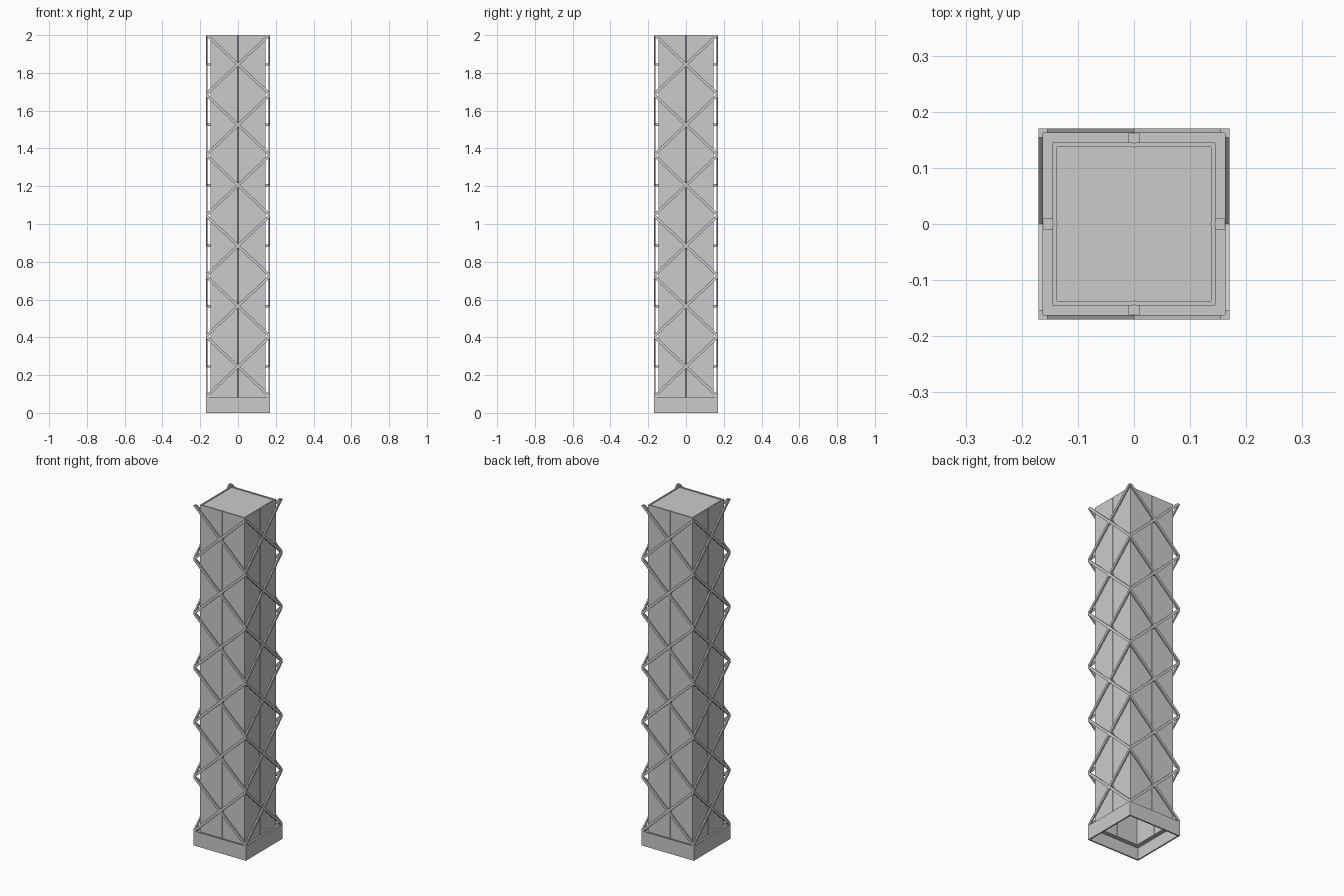
import bpy, bmesh
from math import pi
from mathutils import Matrix, Vector

cube = bpy.data.objects.get("Cube")
if cube:
    bpy.data.objects.remove(cube, do_unlink=True)

grey = bpy.data.materials.new("plain_grey")
grey.use_nodes = True
colour = (0.6, 0.6, 0.6, 1)
grey.diffuse_color = colour
grey.node_tree.nodes["Principled BSDF"].inputs["Base Color"].default_value = colour

TOP = 2.0          # full height
OUT = 0.17         # half width of base and lattice
CORE = 0.145       # half width of tower
WALL = 0.008       # sheet thickness
PITCH = 0.32       # height of one lattice bay
FIRST = 0.085      # lattice start


def finish(name, bm):
    bmesh.ops.recalc_face_normals(bm, faces=bm.faces)
    mesh = bpy.data.meshes.new(name)
    bm.to_mesh(mesh)
    bm.free()
    mesh.materials.append(grey)
    obj = bpy.data.objects.new(name, mesh)
    bpy.context.collection.objects.link(obj)
    return obj


def square(r, seam=0.0):
    """Square outline; seam adds a fine groove down the middle of each side."""
    side = [(-r, -r)]
    if seam:
        side += [(-seam, -r), (0, -r + seam), (seam, -r)]
    return [Matrix.Rotation(k * pi / 2, 2) @ Vector(p) for k in range(4) for p in side]


def tube(name, outer, inner, z0, z1):
    bm = bmesh.new()
    rings = [[bm.verts.new((p.x, p.y, z)) for p in loop]
             for loop, z in ((outer, z0), (outer, z1), (inner, z1), (inner, z0))]
    n = len(outer)
    for a, b in zip(rings, rings[1:] + rings[:1]):
        for i in range(n):
            j = (i + 1) % n
            bm.faces.new((a[i], a[j], b[j], b[i]))
    return finish(name, bm)


def add_box(bm, size, centre):
    m = Matrix.Translation(centre) @ Matrix.Diagonal((*size, 1))
    bmesh.ops.create_cube(bm, size=1, matrix=m)


# Base skirt, open below, with a recessed shelf around the tower
tube("base_skirt", square(OUT), square(OUT - WALL), 0, FIRST)
tube("base_shelf", square(OUT - WALL), square(CORE - WALL), 0.07, 0.077)

# Hollow tower and its roof
tube("tower_walls", square(CORE, 0.002), square(CORE - WALL, 0.002), 0.07, TOP)
bm = bmesh.new()
roof = 2 * (CORE - WALL) + 0.004
add_box(bm, (roof, roof, 0.01), (0, 0, TOP - 0.009))
finish("roof", bm)

# Diagonal lattice on each side, with short struts tying the crossings to the tower
for k, side in enumerate(("front", "left", "back", "right")):
    turn = Matrix.Rotation(k * pi / 2, 4, "Z")
    lattice, struts = bmesh.new(), bmesh.new()
    half = 0.01
    for bay in range(6):
        z0 = FIRST + bay * PITCH
        for s in (-1, 1):
            ends = [(-s * OUT, z0 - half), (s * OUT, z0 + PITCH - half),
                    (s * OUT, z0 + PITCH + half), (-s * OUT, z0 + half)]
            face = lattice.faces.new([lattice.verts.new((x, -OUT, z)) for x, z in ends])
            new = bmesh.ops.extrude_face_region(lattice, geom=[face])["geom"]
            bmesh.ops.translate(lattice, vec=(0, WALL, 0),
                                verts=[v for v in new if isinstance(v, bmesh.types.BMVert)])
        add_box(struts, (0.02, OUT - CORE, 0.012), (0, -(OUT + CORE) / 2 + 0.003, z0 + PITCH / 2))
    # Trim the lattice level with the roof
    cut = bmesh.ops.bisect_plane(lattice, geom=lattice.verts[:] + lattice.edges[:] + lattice.faces[:],
                                 plane_co=(0, 0, TOP), plane_no=(0, 0, 1), clear_outer=True)
    bmesh.ops.holes_fill(lattice, edges=[e for e in lattice.edges if e.is_boundary], sides=6)
    for name, bm in (("lattice", lattice), ("struts", struts)):
        bmesh.ops.transform(bm, matrix=turn, verts=bm.verts)
        finish(f"{side}_{name}", bm)
